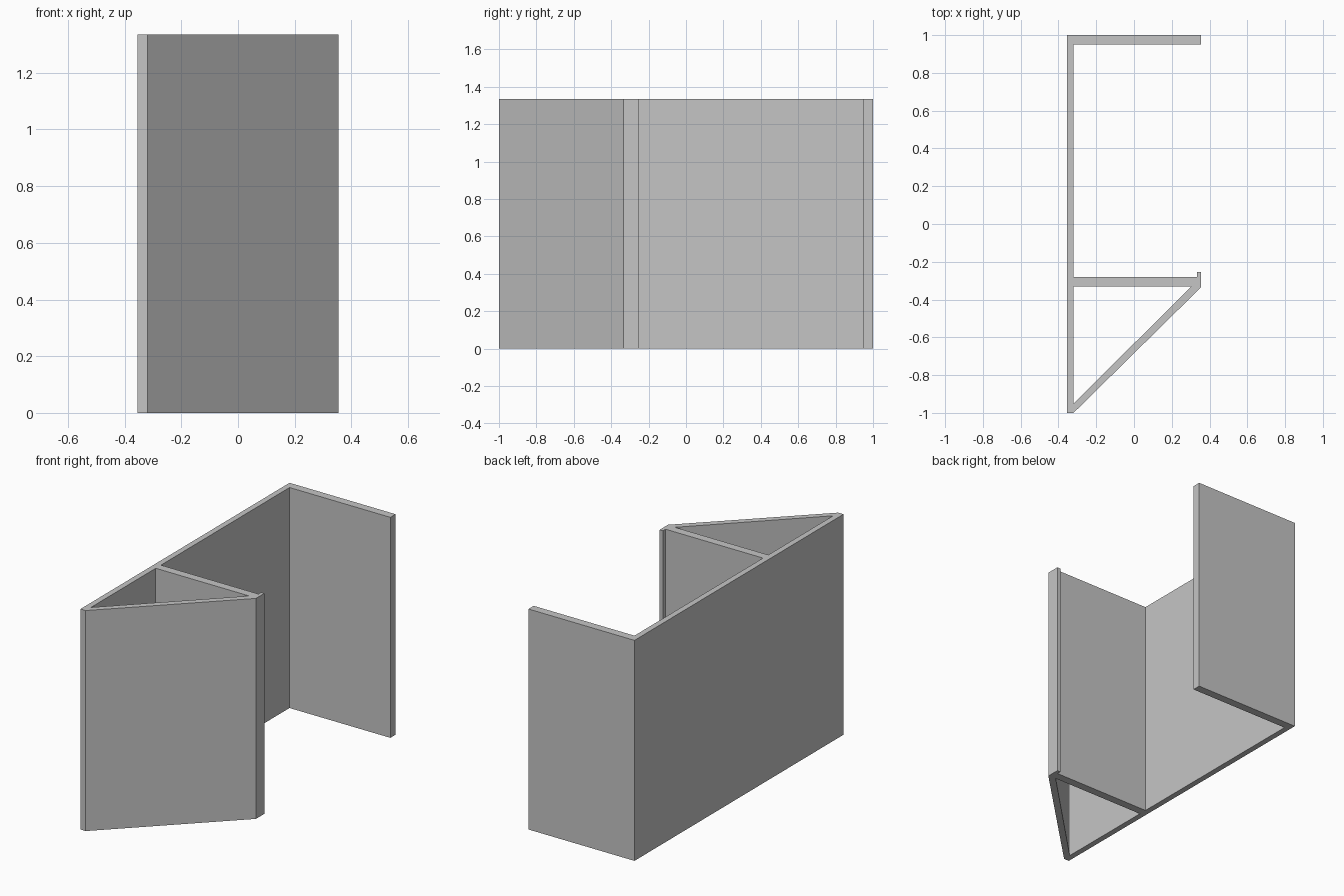
import bpy
import bmesh

cube = bpy.data.objects.get("Cube")
if cube:
    bpy.data.objects.remove(cube, do_unlink=True)

HEIGHT = 1.335
HALF = 0.355      # half the width
INNER = -0.32     # inner side of the long wall

grey = bpy.data.materials.new("light grey")
grey.use_nodes = True
color = (0.56, 0.56, 0.56, 1)
grey.diffuse_color = color
grey.node_tree.nodes["Principled BSDF"].inputs["Base Color"].default_value = color

# Plan of the channel: long wall, back flange, middle web with lip, slanted brace
outline = [
    (-HALF, -1), (INNER, -1),
    (HALF, -0.335), (HALF, -0.255), (0.333, -0.255), (0.333, -0.28),
    (INNER, -0.28), (INNER, 0.95),
    (HALF, 0.95), (HALF, 1), (-HALF, 1),
]
# Hollow between wall, web and brace
hollow = [(INNER, -0.95), (0.305, -0.33), (INNER, -0.33)]


def add_loop(bm, points):
    verts = [bm.verts.new((x, y, 0)) for x, y in points]
    return [bm.edges.new((v, verts[i - 1])) for i, v in enumerate(verts)]


# Fill the plan around the hollow and extrude it upward
bm = bmesh.new()
edges = add_loop(bm, outline) + add_loop(bm, hollow)
bmesh.ops.triangle_fill(bm, edges=edges, use_beauty=True, normal=(0, 0, 1))
result = bmesh.ops.extrude_face_region(bm, geom=bm.faces[:], use_keep_orig=True)
top = [g for g in result["geom"] if isinstance(g, bmesh.types.BMVert)]
bmesh.ops.translate(bm, vec=(0, 0, HEIGHT), verts=top)
bmesh.ops.recalc_face_normals(bm, faces=bm.faces[:])

mesh = bpy.data.meshes.new("channel_profile")
bm.to_mesh(mesh)
bm.free()
mesh.materials.append(grey)
bpy.context.collection.objects.link(bpy.data.objects.new("channel_profile", mesh))
